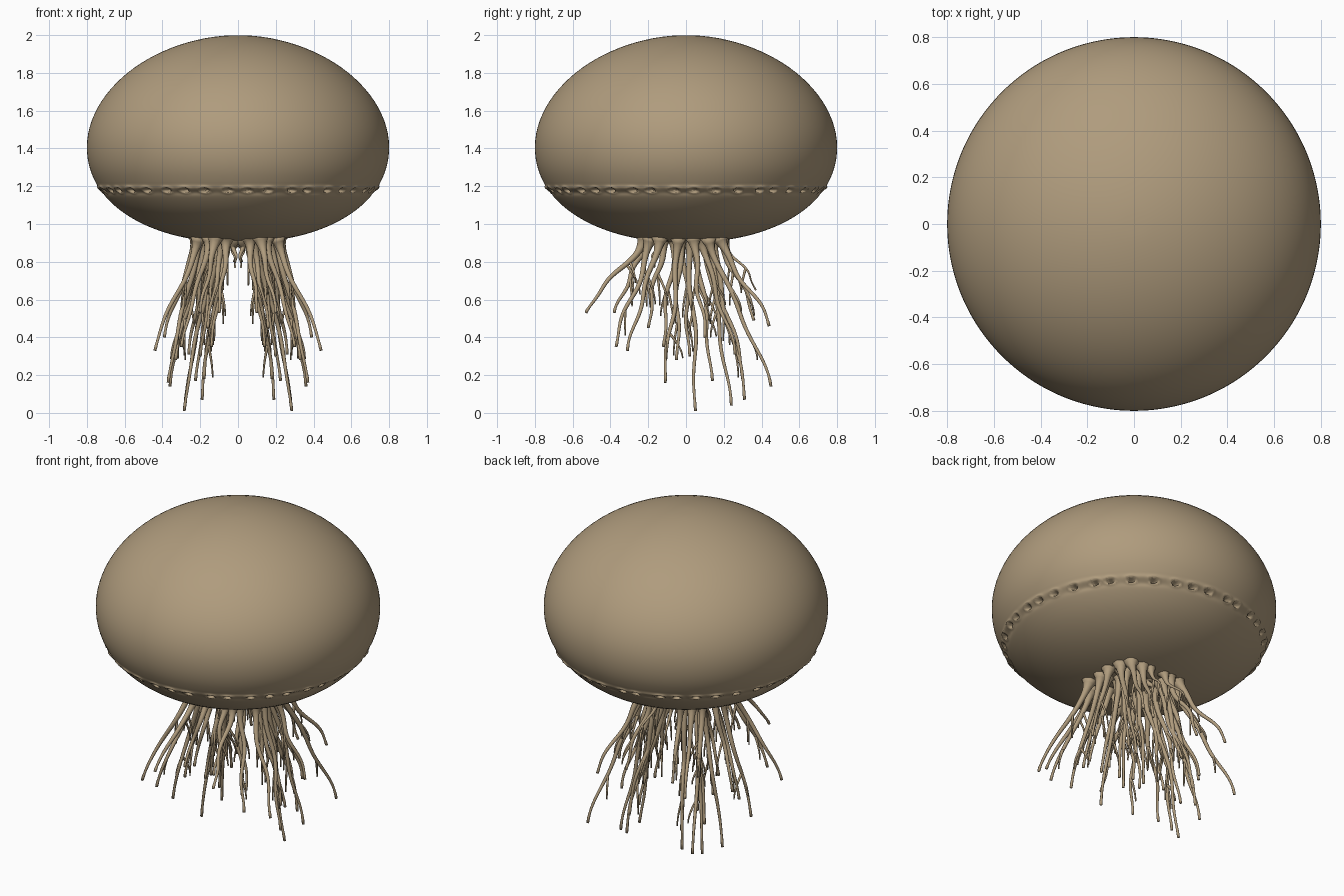
import bpy, bmesh, math, random
from mathutils import Vector

if "Cube" in bpy.data.objects:
    bpy.data.objects.remove(bpy.data.objects["Cube"])

random.seed(7)
skin = bpy.data.materials.new("tan skin")
skin.diffuse_color = (0.43, 0.33, 0.205, 1)
skin.use_nodes = True
skin.node_tree.nodes["Principled BSDF"].inputs["Base Color"].default_value = skin.diffuse_color


def finish(bm, name, mirrored=False):
    bmesh.ops.recalc_face_normals(bm, faces=bm.faces[:])
    mesh = bpy.data.meshes.new(name)
    bm.to_mesh(mesh)
    bm.free()
    mesh.materials.append(skin)
    for p in mesh.polygons:
        p.use_smooth = True
    ob = bpy.data.objects.new(name, mesh)
    bpy.context.collection.objects.link(ob)
    if mirrored:
        mod = ob.modifiers.new("mirror", 'MIRROR')
        mod.use_mirror_merge = False
    return ob


def skin_rings(bm, rings):
    """Bridge equal rings of points and close both ends."""
    rows = [[bm.verts.new(p) for p in ring] for ring in rings]
    n = len(rows[0])
    for a, b in zip(rows, rows[1:]):
        for i in range(n):
            j = (i + 1) % n
            bm.faces.new((a[i], a[j], b[j], b[i]))
    for row, ring in ((rows[0], rings[0]), (rows[-1], rings[-1])):
        c = bm.verts.new(sum(ring, Vector()) / n)
        for i in range(n):
            bm.faces.new((row[i], row[(i + 1) % n], c))


def tube(bm, path, radii, sides=8):
    rings = []
    for i, p in enumerate(path):
        t = (path[min(i + 1, len(path) - 1)] - path[max(i - 1, 0)]).normalized()
        u = t.cross(Vector((0.9, 0.3, 0.1))).normalized()
        v = t.cross(u)
        angles = [math.tau * k / sides for k in range(sides)]
        rings.append([p + radii[i] * (u * math.cos(a) + v * math.sin(a)) for a in angles])
    skin_rings(bm, rings)


# Bell: flattened dome, rounded underside, seam with a row of small pores
R, MID, UP, DOWN, SEAM = 0.8, 1.41, 0.59, 0.508, 1.18
SEGS, PORES = 360, 40
pores = [(k + 0.5) * math.tau / PORES + random.uniform(-0.025, 0.025) for k in range(PORES)]


def bell_radius(z):
    h, p = (UP, 1.92) if z > MID else (DOWN, 2.15)
    u = min(abs(z - MID) / h, 1)
    return R * (1 - u ** p) ** (1 / p)


def seam_offset(z, a):
    dz = z - SEAM
    d = 0.007 * math.exp(-((dz - 0.012) / 0.012) ** 2) - 0.006 * math.exp(-((dz + 0.014) / 0.012) ** 2)
    d *= 0.7 + 0.3 * math.sin(a * 13)
    for q in pores:
        arc = ((a - q + math.pi) % math.tau - math.pi) * 0.73
        if abs(arc) < 0.06:
            hole = (arc / 0.022) ** 2 + (dz / 0.013) ** 2
            d -= 0.05 * max(0, 1 - hole)
            d += 0.006 * math.exp(-(math.sqrt(hole) - 1.3) ** 2 * 6)
    return d


heights = [MID + UP * math.cos(math.pi / 2 * i / 26) for i in range(1, 27)]
heights += [MID - DOWN * math.sin(math.pi / 2 * i / 26) for i in range(1, 26)]
heights = [z for z in heights if abs(z - SEAM) > 0.05]
heights += [SEAM + 0.005 * i for i in range(-9, 10)]
rings = []
for z in sorted(heights, reverse=True):
    ring = []
    for i in range(SEGS):
        a = math.tau * i / SEGS
        r = bell_radius(z) + (seam_offset(z, a) if abs(z - SEAM) < 0.06 else 0)
        ring.append(Vector((r * math.sin(a), -r * math.cos(a), z)))
    rings.append(ring)
bm = bmesh.new()
skin_rings(bm, rings)
finish(bm, "bell")

# Tentacles of one side: root x, root y, tip x, tip y, tip z
TENTACLES = [
    (.12, .02, .285, .05, .01), (.14, .10, .28, .24, .04), (.09, .14, .19, .31, .07),
    (.20, .12, .36, .45, .14), (.21, -.04, .37, -.11, .16), (.11, .05, .225, .14, .17),
    (.08, .12, .18, .30, .18), (.16, .08, .26, .26, .31), (.21, -.14, .44, -.31, .33),
    (.15, -.19, .30, -.37, .35), (.17, -.03, .33, -.05, .28), (.12, -.22, .20, -.53, .53),
    (.06, -.20, .10, -.38, .53), (.17, .18, .30, .44, .46), (.10, .19, .16, .36, .49),
    (.05, .20, .09, .37, .65), (.08, -.12, .16, -.20, .45), (.22, .04, .39, .10, .40),
    (.06, -.06, .14, -.12, .35), (.02, -.15, .015, -.17, .77), (.02, .10, .02, .13, .80),
    (.10, -.02, .20, .02, .30),
]
STEPS, TOP = 26, 0.925
tentacles, tendrils = bmesh.new(), bmesh.new()
for rx, ry, tx, ty, tz in TENTACLES:
    phase = random.uniform(0, math.tau)
    length = TOP - tz
    thick = 0.017 if length > 0.3 else 0.009
    path, radii = [], []
    for i in range(STEPS + 1):
        t = i / STEPS
        s = 0.5 * t + 0.5 * t * t * (3 - 2 * t)
        sway = 0.016 * math.sin(math.pi * t) * math.sin(9 * t + phase)
        path.append(Vector((rx + (tx - rx) * s + sway * 0.5, ry + (ty - ry) * s + sway, TOP - length * t)))
        flare = 0.03 * math.exp(-t * length / 0.035)
        bulb = 0.004 * math.exp(-((t - 0.98) / 0.02) ** 2)
        radii.append(thick * (1 - 0.62 * t) + flare + bulb)
    tube(tentacles, path, radii)

    # Fine tendrils branching off the longer tentacles
    if length > 0.25:
        for _ in range(2):
            start = path[random.randint(7, 17)]
            out = Vector((random.uniform(-0.03, 0.05), random.uniform(-0.05, 0.08), 0))
            drop = min(random.uniform(0.1, 0.2), start.z - tz)
            twig = [start + out * math.sin(k / 8 * 1.5) - Vector((0, 0, drop * k / 8)) for k in range(9)]
            tube(tendrils, twig, [0.008 - 0.0005 * k for k in range(9)], 6)
finish(tentacles, "tentacles", True)
finish(tendrils, "tendrils", True)
